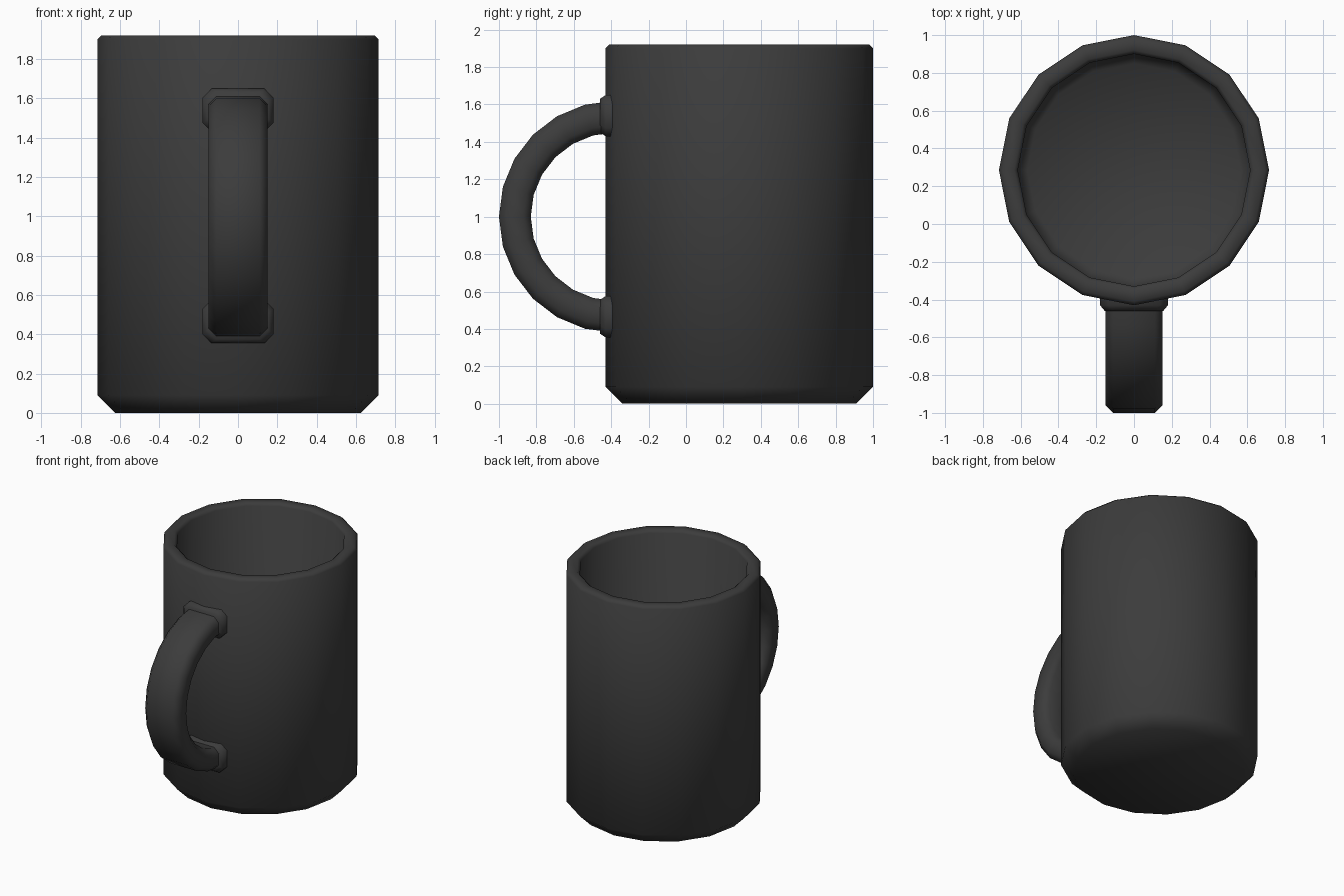
import bpy
from math import sin, cos, pi, radians

if "Cube" in bpy.data.objects:
    bpy.data.objects.remove(bpy.data.objects["Cube"])

CENTRE_Y = 0.285
SIDES = 16

dark = bpy.data.materials.new("dark_glaze")
dark.diffuse_color = (0.045, 0.045, 0.045, 1)
dark.use_nodes = True
dark.node_tree.nodes["Principled BSDF"].inputs["Base Color"].default_value = dark.diffuse_color


def loft(name, rings):
    """Skin a list of equal-length vertex rings and cap both ends."""
    n = len(rings[0])
    verts = [v for ring in rings for v in ring]
    faces = [(i * n + j, i * n + (j + 1) % n, (i + 1) * n + (j + 1) % n, (i + 1) * n + j)
             for i in range(len(rings) - 1) for j in range(n)]
    faces.append(tuple(reversed(range(n))))
    faces.append(tuple(range(len(verts) - n, len(verts))))
    mesh = bpy.data.meshes.new(name)
    mesh.from_pydata(verts, [], faces)
    mesh.materials.append(dark)
    obj = bpy.data.objects.new(name, mesh)
    bpy.context.collection.objects.link(obj)
    bpy.ops.object.select_all(action='DESELECT')
    obj.select_set(True)
    bpy.context.view_layer.objects.active = obj
    bpy.ops.object.mode_set(mode='EDIT')
    bpy.ops.mesh.select_all(action='SELECT')
    bpy.ops.mesh.normals_make_consistent(inside=False)
    bpy.ops.object.mode_set(mode='OBJECT')
    bpy.ops.object.shade_smooth_by_angle(angle=radians(50))
    return obj


def chamfered_rect(w, h, c):
    """Half width, half height and corner cut of an eight-sided section."""
    return [(w, h - c), (w - c, h), (c - w, h), (-w, h - c),
            (-w, c - h), (c - w, -h), (w - c, -h), (w, c - h)]


# Cup: outer wall, rim, inner wall and floor in one profile (radius, height)
profile = [(0.625, 0), (0.715, 0.09), (0.715, 1.90), (0.695, 1.92),
           (0.635, 1.92), (0.615, 1.90), (0.615, 0.17), (0.565, 0.12)]
loft("cup", [[(r * cos(2 * pi * k / SIDES), CENTRE_Y + r * sin(2 * pi * k / SIDES), z)
              for k in range(SIDES)] for r, z in profile])

# Handle: half ring of chamfered section
rings = []
for k in range(-6, 7):
    a = radians(15 * k)
    rings.append([(x, -0.38 - (0.535 + t) * cos(a), 1.0 + (0.535 + t) * sin(a))
                  for x, t in chamfered_rect(0.15, 0.085, 0.04)])
loft("handle", rings)

# Pads where the handle meets the cup
for name, z0 in (("upper_pad", 1.54), ("lower_pad", 0.465)):
    loft(name, [[(x, y, z0 + t) for x, t in chamfered_rect(w, h, 0.045)]
                for y, w, h in ((-0.36, 0.18, 0.11), (-0.43, 0.18, 0.11), (-0.46, 0.155, 0.09))])
